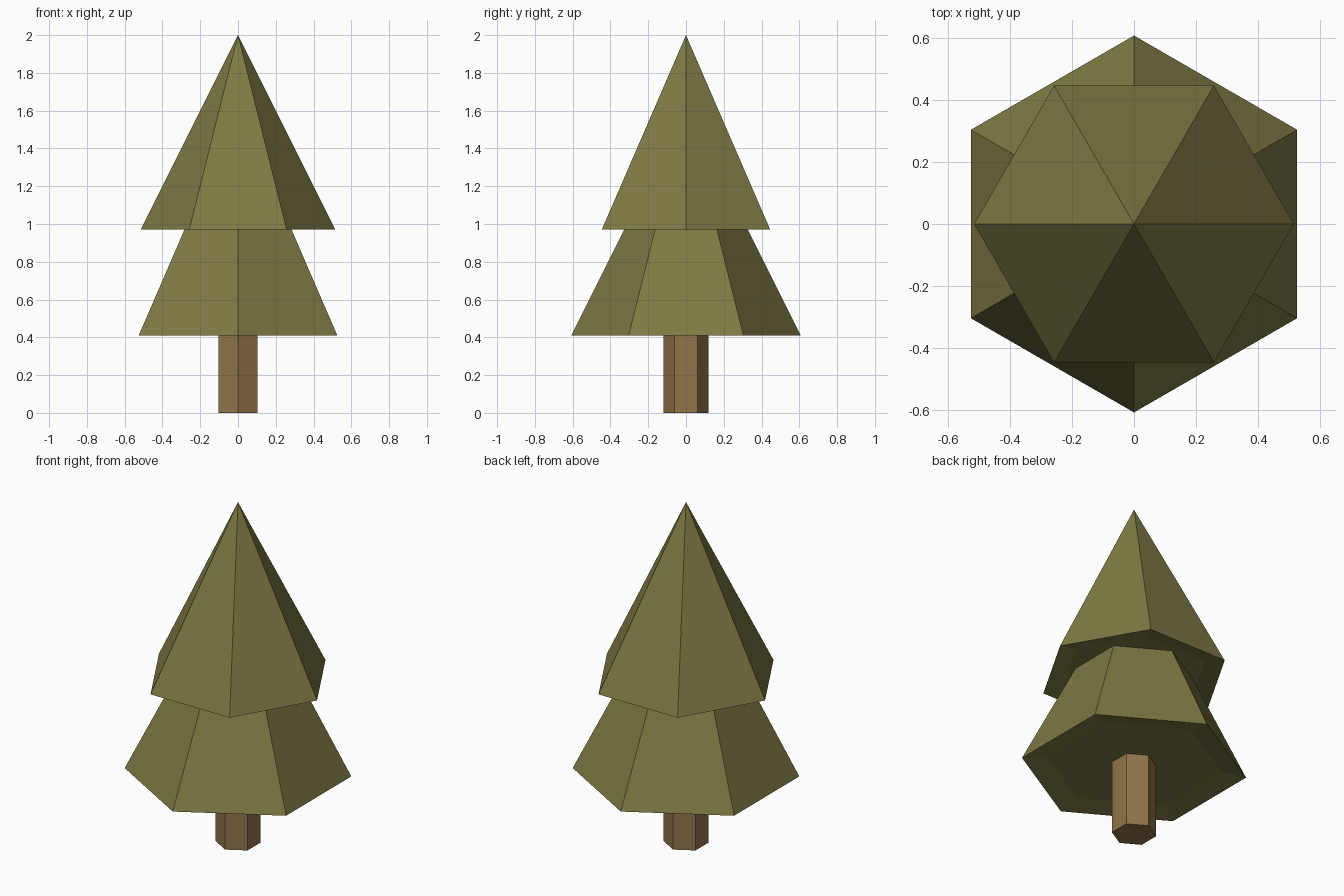
import bpy, bmesh, math

if "Cube" in bpy.data.objects:
    bpy.data.objects.remove(bpy.data.objects["Cube"])


def material(name, rgb):
    m = bpy.data.materials.new(name)
    m.diffuse_color = (*rgb, 1.0)
    m.use_nodes = True
    m.node_tree.nodes["Principled BSDF"].inputs["Base Color"].default_value = m.diffuse_color
    return m


def hex_rings(name, rings, turn, mat):
    """Flat-faced six-sided solid lofted through (radius, z) rings; radius 0 is a tip."""
    bm = bmesh.new()
    loops = []
    for r, z in rings:
        if r == 0:
            loops.append([bm.verts.new((0, 0, z))] * 6)
        else:
            loops.append([bm.verts.new((r * math.cos(turn + i * math.pi / 3),
                                        r * math.sin(turn + i * math.pi / 3), z))
                          for i in range(6)])
    for a, b in zip(loops, loops[1:]):
        for i in range(6):
            j = (i + 1) % 6
            corners = [a[i], a[j], b[j], b[i]]
            bm.faces.new(list(dict.fromkeys(corners)))
    bm.faces.new(loops[0][::-1])
    if rings[-1][0] > 0:
        bm.faces.new(loops[-1])
    bmesh.ops.recalc_face_normals(bm, faces=bm.faces)
    mesh = bpy.data.meshes.new(name)
    bm.to_mesh(mesh)
    bm.free()
    mesh.materials.append(mat)
    obj = bpy.data.objects.new(name, mesh)
    bpy.context.collection.objects.link(obj)
    return obj


leaf = material("olive green", (0.209, 0.195, 0.058))
bark = material("bark brown", (0.292, 0.178, 0.067))

# Trunk and lower tier have corners on y, the upper tier has corners on x
hex_rings("trunk", [(0.12, 0), (0.12, 0.45)], math.pi / 6, bark)
# Each tier starts with a shallow recess in its underside
hex_rings("lower_foliage", [(0.475, 0.433), (0.607, 0.41), (0.31, 1.005)], math.pi / 6, leaf)
hex_rings("upper_foliage", [(0.40, 0.99), (0.515, 0.97), (0, 2.0)], 0, leaf)
